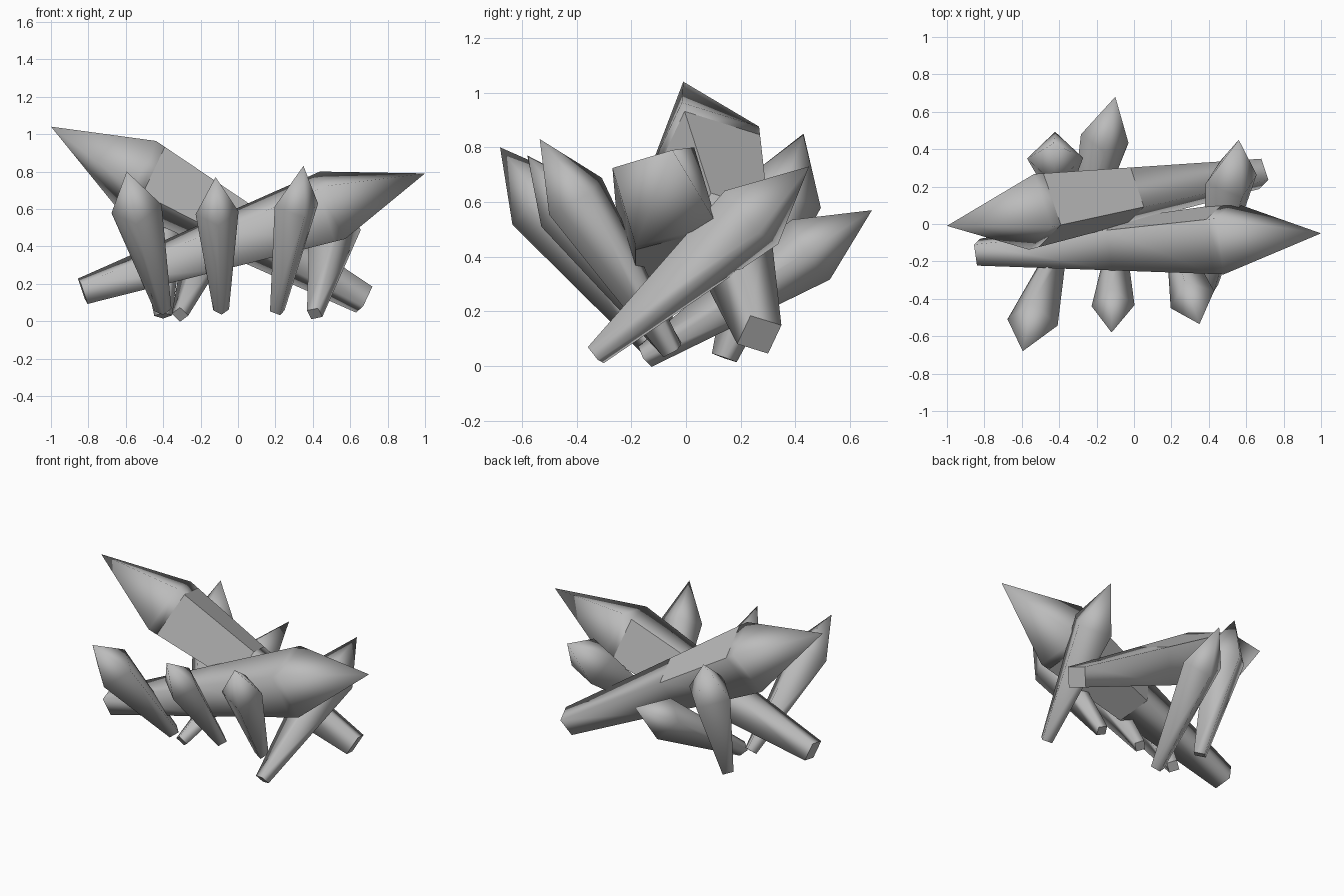
import bpy, bmesh, math
from mathutils import Vector

if "Cube" in bpy.data.objects:
    bpy.data.objects.remove(bpy.data.objects["Cube"])

stone = bpy.data.materials.new("grey_crystal")
stone.diffuse_color = (0.5, 0.5, 0.5, 1)
stone.use_nodes = True
stone.node_tree.nodes["Principled BSDF"].inputs["Base Color"].default_value = stone.diffuse_color

SHOULDER = 0.73  # where each crystal is widest, as a fraction of its length


def crystal(name, base, tip, r_base, r_wide, corner, band=None):
    """Four-sided shard: narrow flat foot, wide shoulder, pointed tip.
    corner = direction of the first corner; band = flat-shaded stretch."""
    base, tip = Vector(base), Vector(tip)
    axis = (tip - base).normalized()
    u = Vector(corner)
    u = (u - axis * u.dot(axis)).normalized()
    v = axis.cross(u)

    bm = bmesh.new()
    stations = [0.0] + list(band or ()) + [SHOULDER]
    rings = []
    for t in stations:
        r = r_base + (r_wide - r_base) * t / SHOULDER
        c = base.lerp(tip, t)
        rings.append([bm.verts.new(c + r * (math.cos(a) * u + math.sin(a) * v))
                      for a in (i * math.pi / 2 for i in range(4))])
    # tapering body
    for k in range(len(rings) - 1):
        for i in range(4):
            j = (i + 1) % 4
            f = bm.faces.new((rings[k][i], rings[k][j], rings[k + 1][j], rings[k + 1][i]))
            f.smooth = not (band and k == 1 and i in (0, 3))
    # point
    top = bm.verts.new(tip)
    for i in range(4):
        bm.faces.new((rings[-1][i], rings[-1][(i + 1) % 4], top)).smooth = True
    # flat foot
    bm.faces.new(rings[0][::-1]).smooth = False
    bm.normal_update()

    me = bpy.data.meshes.new(name)
    bm.to_mesh(me)
    bm.free()
    me.materials.append(stone)
    ob = bpy.data.objects.new(name, me)
    bpy.context.collection.objects.link(ob)


# two large crossing crystals
crystal("large_front_crystal", (-0.83, -0.15, 0.16), (1.0, -0.05, 0.79),
        0.083, 0.22, (0.06, 0.19, -0.09), (0.4, 0.7))
crystal("large_back_crystal", (0.675, 0.268, 0.115), (-1.0, -0.01, 1.04),
        0.088, 0.22, (0.1, -0.07, 0.15), (0.42, 0.7))

# small crystals leaning forward
crystal("front_left_crystal", (-0.40, -0.11, 0.06), (-0.595, -0.68, 0.80),
        0.045, 0.137, (1, 0, 0))
crystal("front_middle_crystal", (-0.09, -0.05, 0.06), (-0.12, -0.58, 0.77),
        0.042, 0.115, (1, 0, 0.1))
crystal("front_right_crystal", (0.21, -0.05, 0.055), (0.35, -0.535, 0.83),
        0.042, 0.125, (1, 0.3, 0.2))

# small crystals leaning backward
crystal("back_left_crystal", (-0.40, 0.14, 0.03), (-0.43, 0.43, 0.85),
        0.048, 0.15, (1, 0, 0))
crystal("back_middle_crystal", (-0.31, -0.15, 0.035), (-0.10, 0.68, 0.57),
        0.045, 0.13, (1, 0, 0))
crystal("back_right_crystal", (0.41, -0.33, 0.04), (0.56, 0.45, 0.73),
        0.045, 0.15, (0.15, 0, -0.09))
